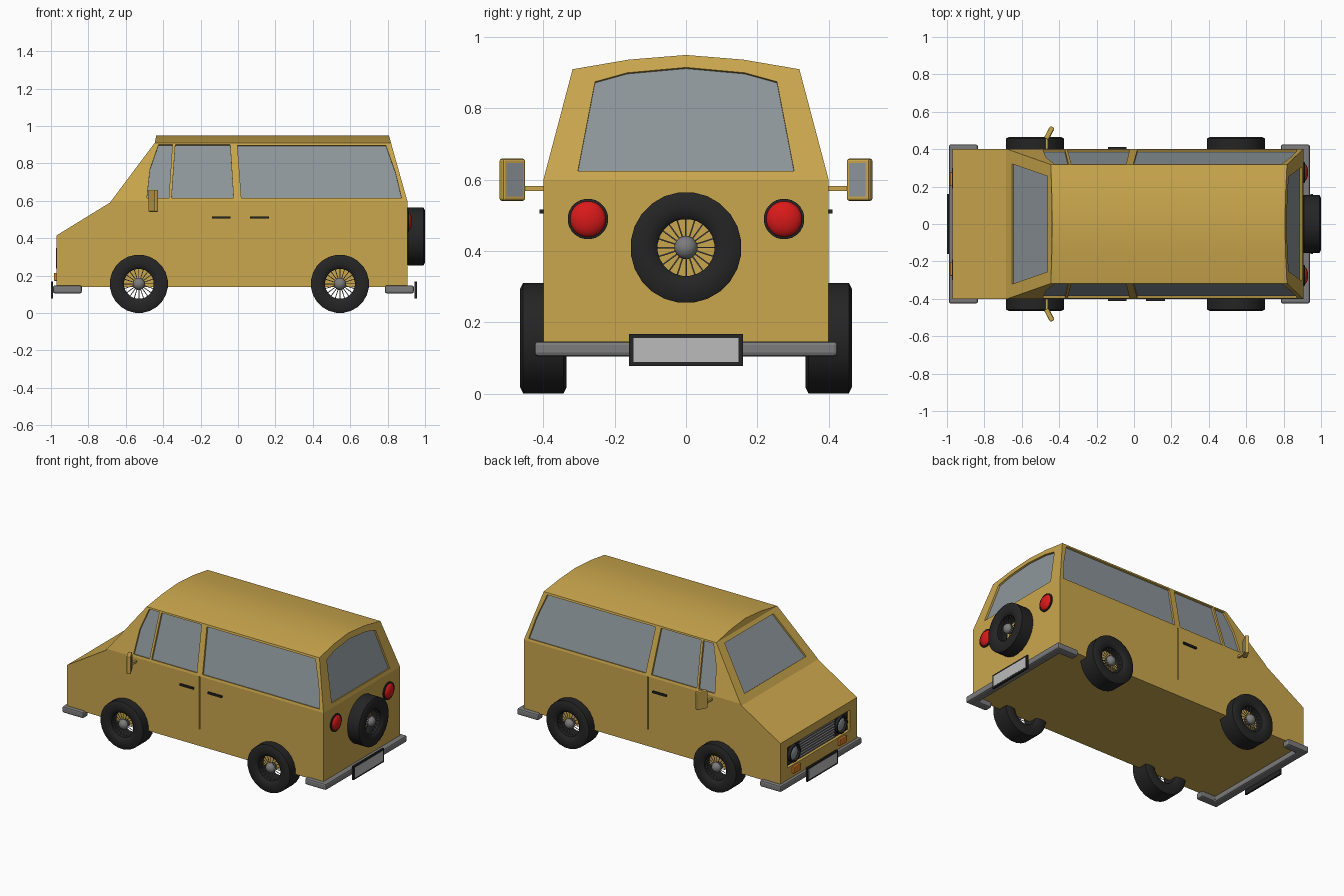
import bpy, bmesh, math
from mathutils import Vector, Matrix

if "Cube" in bpy.data.objects:
    bpy.data.objects.remove(bpy.data.objects["Cube"])


def material(name, rgb):
    m = bpy.data.materials.new(name)
    m.diffuse_color = (*rgb, 1)
    m.use_nodes = True
    m.node_tree.nodes["Principled BSDF"].inputs["Base Color"].default_value = m.diffuse_color
    return m


PAINT = material("paint", (0.60, 0.39, 0.075))
BLACK = material("black", (0.018, 0.018, 0.018))
GLASS = material("glass", (0.27, 0.31, 0.33))
STEEL = material("steel", (0.2, 0.2, 0.2))
PLATE = material("plate", (0.5, 0.5, 0.5))
RED = material("red", (0.7, 0.01, 0.01))
ORANGE = material("orange", (0.7, 0.2, 0.02))


def finish(name, bm, mat, smooth=None, bevel=0):
    bmesh.ops.remove_doubles(bm, verts=bm.verts, dist=1e-5)
    bmesh.ops.recalc_face_normals(bm, faces=bm.faces)
    me = bpy.data.meshes.new(name)
    bm.to_mesh(me)
    bm.free()
    ob = bpy.data.objects.new(name, me)
    bpy.context.collection.objects.link(ob)
    if mat:
        me.materials.append(mat)
    if smooth:
        activate(ob)
        bpy.ops.object.shade_smooth_by_angle(angle=math.radians(smooth))
    if bevel:
        mod = ob.modifiers.new("bevel", 'BEVEL')
        mod.width, mod.segments = bevel, 2
    return ob


def activate(ob):
    bpy.ops.object.select_all(action='DESELECT')
    ob.select_set(True)
    bpy.context.view_layer.objects.active = ob


def add_prism(bm, pts, vec):
    f = bm.faces.new([bm.verts.new(p) for p in pts])
    r = bmesh.ops.extrude_face_region(bm, geom=[f], use_keep_orig=True)
    bmesh.ops.translate(bm, vec=vec, verts=[v for v in r["geom"] if isinstance(v, bmesh.types.BMVert)])


def prism(name, pts, vec, mat, bevel=0):
    bm = bmesh.new()
    add_prism(bm, pts, Vector(vec))
    return finish(name, bm, mat, bevel=bevel)


def box(name, c, size, mat, bevel=0, rot=0):
    bm = bmesh.new()
    bmesh.ops.create_cube(bm, size=1, matrix=Matrix.Translation(c) @ Matrix.Rotation(rot, 4, 'Z') @ Matrix.Diagonal((*size, 1)))
    return finish(name, bm, mat, bevel=bevel)


def lathe(name, prof, c, axis, mat, seg=24, closed=False):
    # profile is (radius, distance along axis)
    bm = bmesh.new()
    m = Matrix.Translation(c) @ Vector(axis).to_track_quat('Z', 'Y').to_matrix().to_4x4()
    rings = [[bm.verts.new(m @ Vector((r * math.cos(t), r * math.sin(t), a))) for r, a in prof]
             for t in (2 * math.pi * (i + 0.5) / seg for i in range(seg))]
    n = len(prof)
    for i in range(seg):
        p, q = rings[i], rings[(i + 1) % seg]
        for j in range(n if closed else n - 1):
            k = (j + 1) % n
            bm.faces.new((p[j], p[k], q[k], q[j]))
    bmesh.ops.dissolve_degenerate(bm, dist=1e-6, edges=bm.edges)
    return finish(name, bm, mat, smooth=40)


def dome(r, h, n=5):
    return [(r * math.cos(math.pi / 2 * i / n), h * math.sin(math.pi / 2 * i / n)) for i in range(n + 1)]


# Body shell: side profile intersected with the cross-section
side = [(-.97, .14), (-.97, .415), (-.685, .59), (-.445, .91), (-.435, .96), (.804, .96),
        (.818, .91), (.905, .6), (.905, .14)]
half = [(.4, .13), (.4, .6), (.318, .91), (.16, .937)]
section = half + [(0, .95)] + [(-y, z) for y, z in reversed(half)]
body = prism("body", [(x, -.5, z) for x, z in side], (0, 1, 0), PAINT)
cross = prism("section_helper", [(-1.2, y, z) for y, z in section], (2.4, 0, 0), PAINT)

# Window outlines, each lying on its body plane
def side_pt(x, z, s):
    return Vector((x, s * (.4 - max(0, z - .6) * .082 / .31), z))


def rear_pt(y, z):
    return Vector((.905 - (z - .6) * .087 / .31, y, z))


def front_pt(y, z):
    return Vector((-.685 + (z - .59) * .75, y, z))


windows = {}
side_windows = {
    "rear_side_window": [(.018, .615), (.874, .615), (.842, .75), (.79, .897), (-.003, .897)],
    "door_window": [(-.355, .615), (-.024, .615), (-.042, .9), (-.335, .9)],
    "quarter_window": [(-.487, .615), (-.37, .615), (-.351, .9), (-.425, .9), (-.47, .77)]}
for nm, pts in side_windows.items():
    for s, tag in ((1, "left"), (-1, "right")):
        windows[nm + "_" + tag] = ([side_pt(x, z, s) for x, z in pts], Vector((0, s, 0)))
windows["tailgate_window"] = ([rear_pt(*p) for p in
    ((-.303, .625), (.303, .625), (.255, .875), (.165, .9), (0, .915), (-.165, .9), (-.255, .875))], Vector((1, 0, 0)))
windows["windscreen"] = ([front_pt(*p) for p in
    ((-.322, .632), (.322, .632), (.255, .888), (-.255, .888))], Vector((-1, 0, 0)))

# Recesses for glass, grille and door seams
cut = bmesh.new()
for nm, (pts, out) in windows.items():
    n = (pts[1] - pts[0]).cross(pts[2] - pts[0]).normalized()
    if n.dot(out) < 0:
        n = -n
    add_prism(cut, [p - n * .014 for p in pts], n * .04)
    prism(nm, [p - n * .018 for p in pts], n * .006, GLASS)
add_prism(cut, [Vector((-.95, y, z)) for y, z in ((-.325, .225), (.325, .225), (.325, .36), (-.325, .36))], Vector((-.1, 0, 0)))
for s in (1, -1):
    add_prism(cut, [Vector((x, s * .392, z)) for x, z in ((-.006, .25), (.002, .25), (.002, .598), (-.006, .598))],
              Vector((0, s * .05, 0)))
bmesh.ops.recalc_face_normals(cut, faces=cut.faces)
cutter = finish("recess_helper", cut, None)
activate(body)
for helper, op in ((cross, 'INTERSECT'), (cutter, 'DIFFERENCE')):
    mod = body.modifiers.new(op, 'BOOLEAN')
    mod.object, mod.operation, mod.solver = helper, op, 'EXACT'
    bpy.ops.object.modifier_apply(modifier=mod.name)
    bpy.data.objects.remove(helper)
bpy.ops.object.shade_smooth_by_angle(angle=math.radians(12))


# Wheels: tyre, wire spokes, hub
def wheel(name, c, axis, hw=.065):
    prof = [(.08, hw - .015), (.09, hw - .004), (.11, hw), (.14, hw), (.156, hw - .008)]
    lathe(name + "_tyre", prof + [(r, -a) for r, a in reversed(prof)], c, axis, BLACK, 24, True)
    m = Matrix.Translation(c) @ Vector(axis).to_track_quat('Z', 'Y').to_matrix().to_4x4()
    bm = bmesh.new()
    for i in range(20):
        bmesh.ops.create_cone(bm, cap_ends=True, segments=5, radius1=.0022, radius2=.0022, depth=.07,
            matrix=m @ Matrix.Rotation(math.tau * i / 20, 4, 'Z') @ Matrix.Translation((.05, 0, hw - .028)) @ Matrix.Rotation(math.pi / 2, 4, 'Y'))
    finish(name + "_spokes", bm, STEEL)
    hub = [(r, a + hw - .03) for r, a in dome(.033, .03)]
    lathe(name + "_hub", [(0, hw - .055), (.025, hw - .055)] + hub, c, axis, STEEL, 16)


for x, t in ((-.53, "front"), (.545, "rear")):
    for s, u in ((1, "left"), (-1, "right")):
        wheel(f"{t}_{u}_wheel", (x, s * .4, .156), (0, s, 0))
wheel("spare_wheel", (.95, 0, .41), (1, 0, 0), .05)

# Wrap-around bumpers and number plates
for s, t in ((1, "rear"), (-1, "front")):
    u = [(.81, .425), (.965, .425), (.965, -.425), (.81, -.425), (.81, -.37), (.91, -.37), (.91, .37), (.81, .37)]
    prism(t + "_bumper", [(-.025 + s * x, y, .105) for x, y in u], (0, 0, .042), STEEL, .01)
    px = .951 if s > 0 else -.994
    box(t + "_plate_frame", (px, 0, .123), (.012, .32, .09), BLACK)
    box(t + "_plate", (px + s * .005, 0, .123), (.004, .295, .068), PLATE)

# Front grille
box("grille_back", (-.951, 0, .2925), (.004, .645, .13), BLACK)
for i in range(7):
    box("grille_slat", (-.958, 0, .24 + i * .0175), (.014, .36, .008), STEEL)

# Lamps, mirrors and handles on both sides
for s in (1, -1):
    lathe("headlamp_ring", [(.056, 0), (.056, .022), (.047, .022), (.047, 0)], (-.95, s * .245, .2925), (-1, 0, 0), BLACK)
    lathe("headlamp", dome(.048, .022), (-.95, s * .245, .2925), (-1, 0, 0), GLASS)
    box("indicator", (-.974, s * .24, .193), (.02, .075, .042), ORANGE, .004)
    lathe("tail_lamp_ring", [(.057, 0), (.057, .008), (.05, .01)], (.904, s * .275, .49), (1, 0, 0), BLACK)
    lathe("tail_lamp", dome(.052, .027), (.904, s * .275, .49), (1, 0, 0), RED)
    box("mirror_stem", (-.467, s * .43, .575), (.014, .07, .014), PAINT)
    a = -s * math.radians(28)
    c = Vector((-.453, s * .487, .6))
    d = Vector((math.cos(a), math.sin(a), 0))
    box("mirror_housing", c, (.026, .072, .118), PAINT, .006, a)
    box("mirror_glass", c + d * .0125, (.004, .052, .094), GLASS, 0, a)
    for x in ((-.09,) if s > 0 else (-.09, .115)):
        box("door_handle", (x, s * .403, .511), (.1, .016, .012), BLACK)
